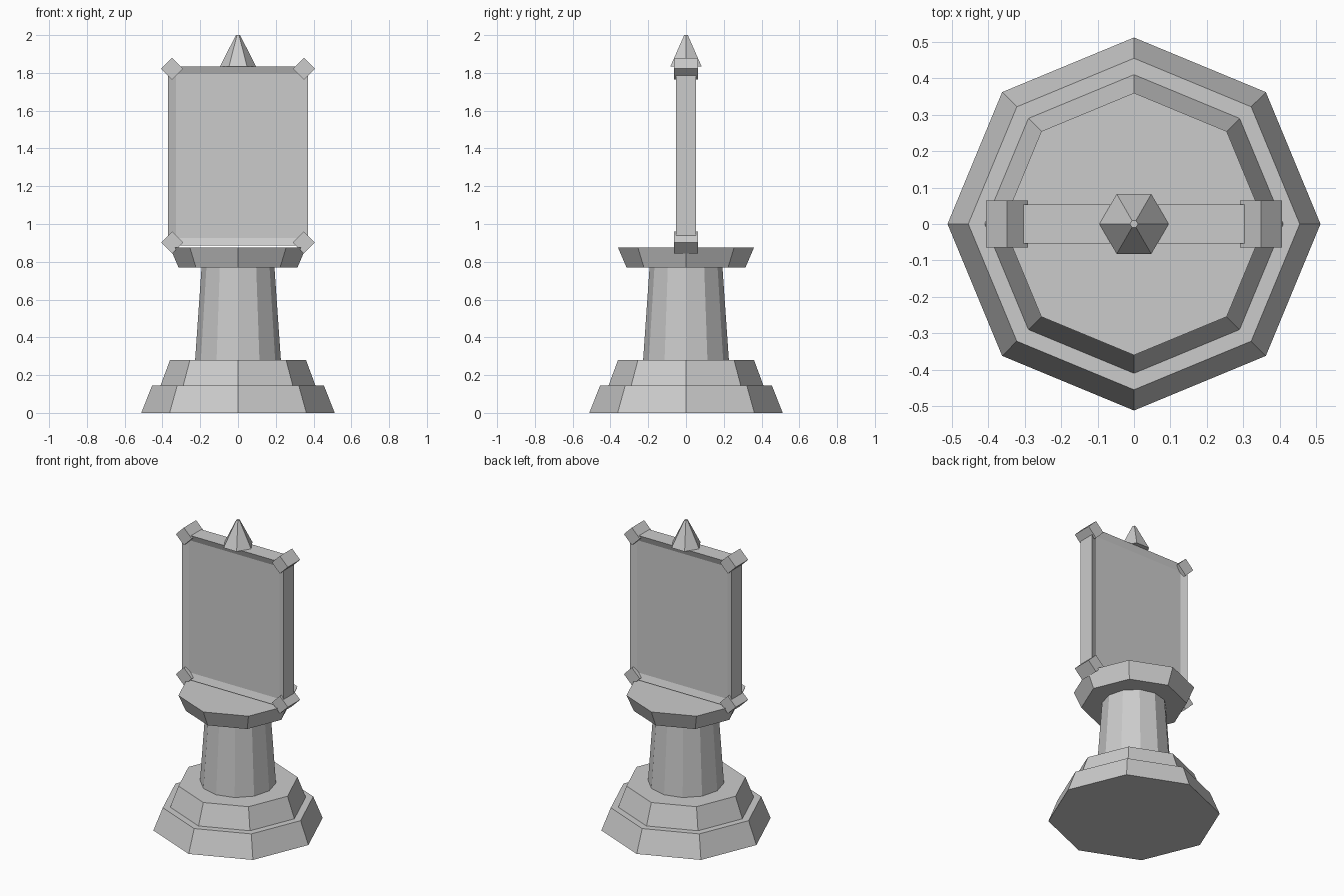
import bpy
import bmesh
from math import pi
from mathutils import Matrix, Vector

default = bpy.data.objects.get("Cube")
if default:
    bpy.data.objects.remove(default, do_unlink=True)

# Single stone colour
stone = bpy.data.materials.new("grey stone")
stone.use_nodes = True
GREY = (0.6, 0.6, 0.6, 1.0)
stone.diffuse_color = GREY
stone.node_tree.nodes["Principled BSDF"].inputs["Base Color"].default_value = GREY


def finish(name, bm):
    bmesh.ops.recalc_face_normals(bm, faces=bm.faces)
    mesh = bpy.data.meshes.new(name)
    bm.to_mesh(mesh)
    bm.free()
    mesh.materials.append(stone)
    obj = bpy.data.objects.new(name, mesh)
    bpy.context.scene.collection.objects.link(obj)
    return obj


def frustum(name, sides, r_low, r_high, z_low, z_high, turn=0.0):
    """Flat-sided tapered drum standing between two heights."""
    bm = bmesh.new()
    bmesh.ops.create_cone(bm, cap_ends=True, segments=sides,
                          radius1=r_low, radius2=r_high, depth=z_high - z_low)
    bmesh.ops.transform(bm, verts=bm.verts,
                        matrix=Matrix.Translation((0, 0, (z_low + z_high) / 2))
                        @ Matrix.Rotation(turn, 4, "Z"))
    return finish(name, bm)


def box(size, centre, tilt=0.0):
    bm = bmesh.new()
    bmesh.ops.create_cube(bm, size=1.0,
                          matrix=Matrix.Translation(centre)
                          @ Matrix.Rotation(tilt, 4, "Y")
                          @ Matrix.Diagonal(Vector((*size, 1.0))))
    return bm


# Stepped octagonal plinth, column and capital
frustum("plinth_lower", 8, 0.512, 0.455, 0.0, 0.145)
frustum("plinth_upper", 8, 0.41, 0.36, 0.145, 0.28)
frustum("column", 12, 0.227, 0.193, 0.28, 0.77)
frustum("capital", 8, 0.315, 0.36, 0.77, 0.875)

# Upright panel, recessed on both broad sides
bm = box((0.74, 0.108, 0.95), (0, 0, 1.36))
bm.normal_update()
broad = [f for f in bm.faces if abs(f.normal.y) > 0.9]
bmesh.ops.inset_individual(bm, faces=broad, thickness=0.058)
for face in broad:
    bmesh.ops.translate(bm, verts=face.verts, vec=face.normal * -0.015)
finish("panel", bm)

# Diamond blocks on the panel corners
for side, x in (("left", 0.349), ("right", -0.349)):
    for level, z in (("upper", 1.822), ("lower", 0.902)):
        finish(f"corner_block_{level}_{side}",
               box((0.082, 0.128, 0.082), (x, 0, z), pi / 4))

# Pointed six-sided finial
frustum("finial", 6, 0.095, 0.011, 1.835, 2.0, pi / 6)
